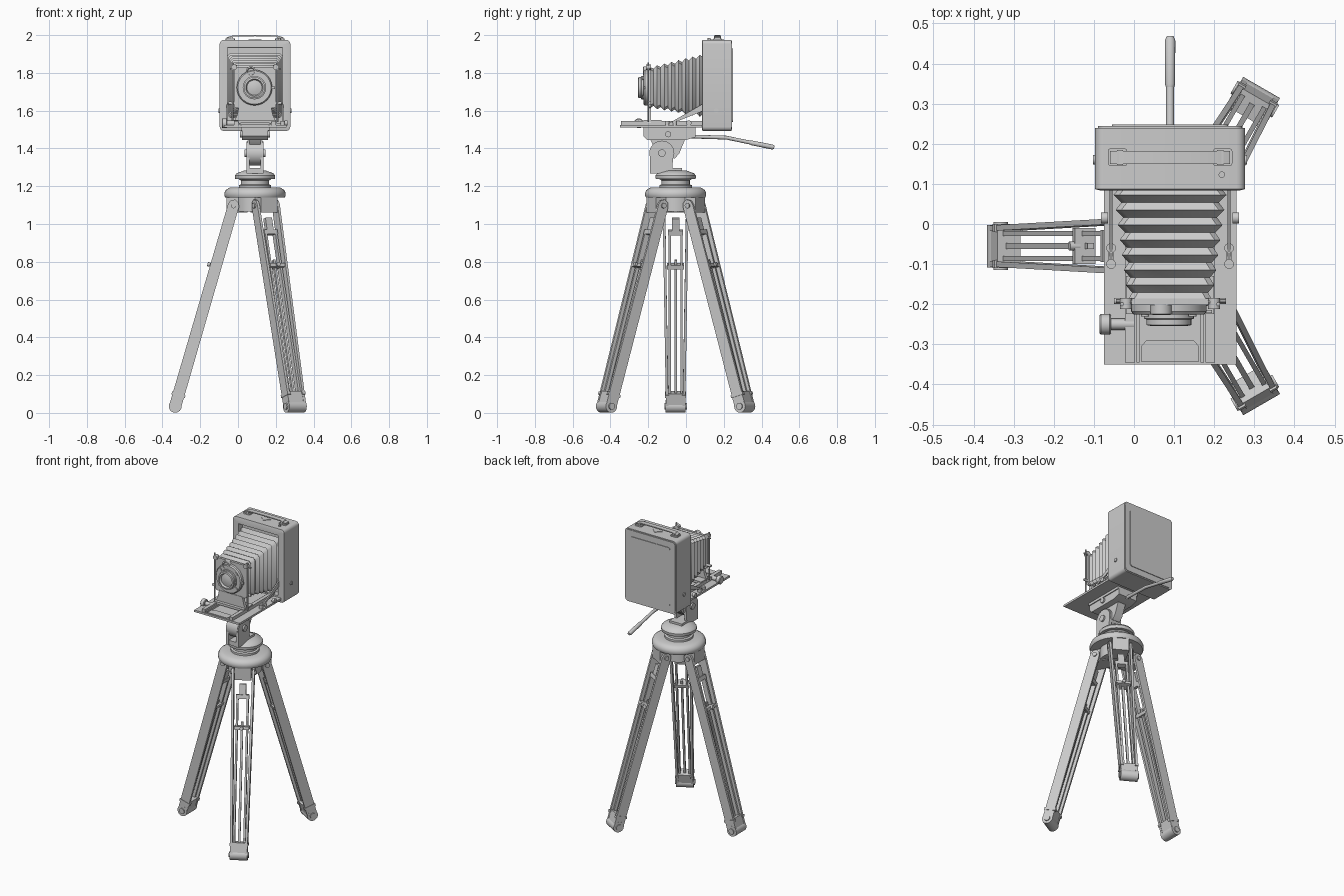
import bpy, bmesh, math
from mathutils import Matrix, Vector

CX, CY = 0.09, -0.055           # tripod axis
GREY = bpy.data.materials.new("grey")
GREY.diffuse_color = (0.6, 0.6, 0.6, 1)


def finish(name, bm, M=None, angle=35):
    if M is not None:
        bm.transform(M)
    bmesh.ops.recalc_face_normals(bm, faces=bm.faces)
    me = bpy.data.meshes.new(name)
    bm.to_mesh(me)
    bm.free()
    me.materials.append(GREY)
    for p in me.polygons:
        p.use_smooth = True
    me.set_sharp_from_angle(angle=math.radians(angle))
    ob = bpy.data.objects.new(name, me)
    bpy.context.collection.objects.link(ob)
    return ob


def loft(name, rings, M=None, cap=True, closed=False):
    bm = bmesh.new()
    vs = [[bm.verts.new(p) for p in r] for r in rings]
    n = len(vs[0])
    pairs = list(zip(vs, vs[1:])) + ([(vs[-1], vs[0])] if closed else [])
    for a, b in pairs:
        for i in range(n):
            j = (i + 1) % n
            bm.faces.new((a[i], a[j], b[j], b[i]))
    if cap and not closed:
        bm.faces.new(vs[0])
        bm.faces.new(vs[-1])
    return finish(name, bm, M)


def prism(name, pts, axis, a, b, M=None):
    f = {'x': lambda u, v, w: (w, u, v), 'y': lambda u, v, w: (u, w, v),
         'z': lambda u, v, w: (u, v, w)}[axis]
    return loft(name, [[f(u, v, w) for u, v in pts] for w in (a, b)], M)


def box(name, x0, x1, y0, y1, z0, z1, M=None):
    return prism(name, [(x0, y0), (x1, y0), (x1, y1), (x0, y1)], 'z', z0, z1, M)


def rrect(x0, z0, x1, z1, r, n=5):
    out = []
    for k, (cx, cz) in enumerate([(x1 - r, z1 - r), (x0 + r, z1 - r), (x0 + r, z0 + r), (x1 - r, z0 + r)]):
        for i in range(n + 1):
            a = math.pi / 2 * (k + i / n)
            out.append((cx + r * math.cos(a), cz + r * math.sin(a)))
    return out


def turned(name, origin, direction, prof, n=32, M=None):
    """Lathe of (radius, distance) pairs around a direction."""
    R = Matrix.Translation(origin) @ Vector(direction).to_track_quat('Z', 'Y').to_matrix().to_4x4()
    rings = [[R @ Vector((r * math.cos(2 * math.pi * i / n), r * math.sin(2 * math.pi * i / n), d))
              for i in range(n)] for r, d in prof]
    return loft(name, rings, M)


def rod(name, p, q, r, r2=None, n=16, M=None):
    d = Vector(q) - Vector(p)
    return turned(name, p, d, [(r, 0), (r2 or r, d.length)], n, M)


# tripod legs, built hanging from the pivot then tilted and turned
TILT = math.radians(-16.2)
for k, ang in enumerate((180, 60, -60)):
    turn = Matrix.Translation((CX, CY, 0)) @ Matrix.Rotation(math.radians(ang), 4, 'Z')
    M = turn @ Matrix.Translation((0.114, 0, 1.097)) @ Matrix.Rotation(TILT, 4, 'Y')
    n = "leg%d_" % (k + 1)
    for s in (-1, 1):
        prof = [(0.03, 0), (0.022, 0.022), (0, 0.034), (-0.022, 0.022), (-0.03, 0), (-0.032, -1.1), (0.032, -1.1)]
        wide = lambda z, o: s * (0.060 + 0.016 * z + o)
        loft(n + "outer_rail", [[(x, wide(z, o), z) for x, z in prof] for o in (-0.005, 0.009)], M)
        box(n + "inner_rail", -0.016, 0.016, s * 0.025, s * 0.037, -1.08, -0.14, M)
        rod(n + "pivot_bolt", (0, s * 0.045, 0), (0, s * 0.077, 0), 0.014, M=M)
        rod(n + "foot_bolt", (0, s * 0.05, -1.106), (0, s * 0.06, -1.106), 0.018, M=M)
        box(n + "foot_clamp", -0.037, 0.037, s * 0.035, s * 0.055, -1.05, -1.035, M)
    box(n + "inner_top", -0.016, 0.016, -0.04, 0.04, -0.16, -0.135, M)
    box(n + "inner_tab", -0.012, 0.012, -0.02, 0.02, -0.15, -0.07, M)
    box(n + "centre_strip", -0.008, 0.008, -0.007, 0.007, -1.05, -0.3, M)
    box(n + "clamp_bar", -0.02, 0.034, -0.045, 0.045, -0.345, -0.325, M)
    rod(n + "clamp_knob", (0.02, 0, -0.335), (0.046, 0, -0.335), 0.011, M=M)
    box(n + "foot_block", -0.03, 0.03, -0.045, 0.045, -1.10, -1.03, M)
    rod(n + "foot", (0, -0.053, -1.106), (0, 0.053, -1.106), 0.034, n=24, M=M)
    box(n + "bracket", 0.04, 0.15, -0.05, 0.05, 1.06, 1.145, turn)

# tripod crown and turntable
turned("tripod_crown", (CX, CY, 0), (0, 0, 1),
       [(0.10, 1.065), (0.10, 1.14), (0.157, 1.14), (0.162, 1.15), (0.162, 1.165), (0.155, 1.18),
        (0.135, 1.192), (0.086, 1.192), (0.086, 1.205), (0.075, 1.21), (0.075, 1.23), (0.085, 1.237),
        (0.104, 1.237), (0.107, 1.245), (0.107, 1.256), (0.098, 1.268), (0.06, 1.282), (0.04, 1.284)], 48)

# tilting head
for x in (0.045, 0.118):
    arc = [(-0.128 + 0.062 * math.cos(a * math.pi / 10), 1.375 + 0.062 * math.sin(a * math.pi / 10)) for a in range(11)]
    prism("head_fork", arc + [(-0.19, 1.268), (-0.075, 1.268)], 'x', x, x + 0.017)
box("head_fork_base", 0.045, 0.135, -0.185, -0.02, 1.268, 1.297)
rod("head_barrel", (0.05, -0.128, 1.375), (0.13, -0.128, 1.375), 0.066, n=32)
rod("head_axle", (0.035, -0.128, 1.375), (0.145, -0.128, 1.375), 0.02)
prism("head_arm", [(-0.195, 1.46), (-0.17, 1.41), (-0.06, 1.345), (-0.035, 1.375), (0.0, 1.46)], 'x', 0.062, 0.118)
prism("head_saddle", [(-0.225, 1.497), (-0.225, 1.465), (-0.205, 1.445), (0.0, 1.445), (0.05, 1.46), (0.05, 1.497)], 'x', 0.022, 0.16)
box("head_platform", 0.016, 0.166, -0.225, 0.05, 1.495, 1.512)
for s in (-1, 1):
    rod("saddle_knob", (CX + s * 0.06, -0.095, 1.475), (CX + s * 0.08, -0.095, 1.475), 0.016)
rod("pan_lever", (CX, 0.03, 1.463), (CX, 0.22, 1.457), 0.01)
rod("pan_lever_bend", (CX, 0.215, 1.457), (CX, 0.345, 1.43), 0.01)
turned("pan_grip", (CX, 0.34, 1.431), (0, 0.13, -0.026), [(0.010, 0), (0.0125, 0.008), (0.013, 0.12), (0.009, 0.13)], 16)

# camera body with recessed front opening
bm = bmesh.new()
outline = rrect(-0.097, 1.493, 0.277, 1.975, 0.022)
va, vb = [[bm.verts.new((u, y, v)) for u, v in outline] for y in (0.087, 0.24)]
front = bm.faces.new(va)
bm.faces.new(vb)
for i in range(len(va)):
    j = (i + 1) % len(va)
    bm.faces.new((va[i], va[j], vb[j], vb[i]))
bmesh.ops.recalc_face_normals(bm, faces=bm.faces)
bmesh.ops.inset_region(bm, faces=[front], thickness=0.012, depth=0.003)
bmesh.ops.inset_region(bm, faces=[front], thickness=0.03)
bmesh.ops.inset_region(bm, faces=[front], thickness=0.001, depth=-0.04)
finish("camera_body", bm)
prism("back_door", rrect(-0.09, 1.50, 0.27, 1.968, 0.02), 'y', 0.238, 0.244)
prism("back_panel", rrect(-0.055, 1.54, 0.235, 1.928, 0.015), 'y', 0.243, 0.248)
for s in (-1, 1):
    rod("side_button", (CX + s * 0.18, 0.16, 1.60), (CX + s * 0.192, 0.16, 1.60), 0.012)

# carrying strap
for s in (-1, 1):
    prism("strap_mount", rrect(CX + s * 0.131 - 0.024, 0.145, CX + s * 0.131 + 0.024, 0.188, 0.006), 'z', 1.97, 1.983)
    box("strap_loop", CX + s * 0.125 - 0.008, CX + s * 0.125 + 0.008, 0.147, 0.185, 1.98, 1.995)
strap = [(-0.15, 1.982), (-0.115, 1.993), (0, 1.994), (0.115, 1.993), (0.15, 1.982)]
prism("carrying_strap", [(CX + x, z) for x, z in strap] + [(CX + x, z + 0.006) for x, z in reversed(strap)],
      'y', 0.15, 0.182)
prism("diamond_plate", [(CX - 0.035, 0.166), (CX, 0.131), (CX + 0.035, 0.166), (CX, 0.201)], 'z', 1.973, 1.978)
rod("release_button", (0.219, 0.123, 1.97), (0.219, 0.123, 1.984), 0.008)

# bellows
rings, N = [], 16
for i in range(N + 1):
    t = i / N
    dip = 0.018 * (1 - 0.3 * t) if i % 2 else 0
    w, h, cz, y = 0.146 - 0.041 * t - dip, 0.172 - 0.064 * t - dip, 1.733 - 0.01 * t, 0.11 - 0.30 * t
    rings.append([(u, y, v) for u, v in rrect(CX - w, cz - h, CX + w, cz + h, 0.014, 1)])
loft("bellows", rings)

# drop bed, rails and focus knob
box("drop_bed", -0.075, 0.256, -0.35, 0.12, 1.511, 1.524)
for s in (-1, 1):
    box("bed_rail", CX + s * 0.1 - 0.012, CX + s * 0.1 + 0.012, -0.345, 0.1, 1.522, 1.545)
    box("bed_inner_rail", CX + s * 0.08 - 0.004, CX + s * 0.08 + 0.004, -0.345, 0.1, 1.522, 1.536)
    X = CX + s * 0.147
    prism("bed_strut", [(-0.10, 1.528), (-0.085, 1.528), (0.095, 1.60), (0.095, 1.64), (0.07, 1.625)],
          'x', X - 0.004, X + 0.004)
    for y in (-0.06, -0.1):
        rod("strut_pin", (X, y, 1.52), (X, y, 1.545), 0.012)
    box("strut_foot", X - 0.006, X + 0.006, -0.1, -0.06, 1.52, 1.535)
    rod("bed_hinge", (CX + s * 0.155, 0.015, 1.535), (CX + s * 0.172, 0.015, 1.535), 0.014)
prism("bed_tab", [(0.018, -0.343), (0.162, -0.343), (0.162, -0.305), (0.15, -0.291), (0.03, -0.291), (0.018, -0.305)],
      'z', 1.522, 1.53)
rod("focus_shaft", (-0.06, -0.25, 1.533), (0.0, -0.25, 1.533), 0.014)
turned("focus_knob", (-0.086, -0.25, 1.533), (1, 0, 0), [(0.022, 0), (0.026, 0.004), (0.026, 0.025), (0.022, 0.029)], 20)

# front standard
prism("lens_board", rrect(-0.022, 1.615, 0.202, 1.832, 0.012), 'y', -0.202, -0.186)
prism("standard_foot", [(-0.025, 1.535), (0.205, 1.535), (0.185, 1.575), (0.175, 1.62), (0.005, 1.62), (-0.005, 1.575)],
      'y', -0.205, -0.185)
box("standard_carriage", -0.02, 0.2, -0.225, -0.13, 1.535, 1.55)
for s in (-1, 1):
    X = CX + s * 0.12
    rod("standard_upright", (X, -0.2, 1.54), (X, -0.2, 1.855), 0.005, n=8)
    rod("standard_arm", (X, -0.195, 1.835), (CX + s * 0.095, -0.195, 1.835), 0.006, n=8)
    rod("standard_screw", (CX + s * 0.11, -0.185, 1.83), (CX + s * 0.11, -0.212, 1.83), 0.015)
    rod("standard_catch", (CX + s * 0.105, -0.192, 1.64), (CX + s * 0.14, -0.192, 1.64), 0.008)
rod("standard_crossbar", (-0.045, -0.192, 1.822), (0.23, -0.192, 1.822), 0.005, n=8)

# shutter, lens and viewfinder
L = (0.087, -0.2, 1.722)
turned("shutter", L, (0, -1, 0), [(0.094, 0), (0.094, 0.018), (0.088, 0.026), (0.075, 0.026)], 40)
turned("lens_barrel", L, (0, -1, 0), [(0.062, 0.02), (0.062, 0.036), (0.056, 0.038), (0.056, 0.052), (0.046, 0.054),
                                      (0.04, 0.042), (0.02, 0.047), (0.004, 0.048)], 40)
turned("viewfinder", (0.068, -0.2, 1.808), (0, -1, 0), [(0.027, 0), (0.027, 0.025), (0.02, 0.027), (0.016, 0.02)], 24)
for a in (40, 140, 220, 320):
    c, s = math.cos(math.radians(a)), math.sin(math.radians(a))
    rod("shutter_dial", (L[0] + 0.077 * c, -0.222, L[2] + 0.077 * s), (L[0] + 0.077 * c, -0.231, L[2] + 0.077 * s), 0.01)
box("shutter_lever", 0.16, 0.195, -0.222, -0.214, 1.715, 1.728)
